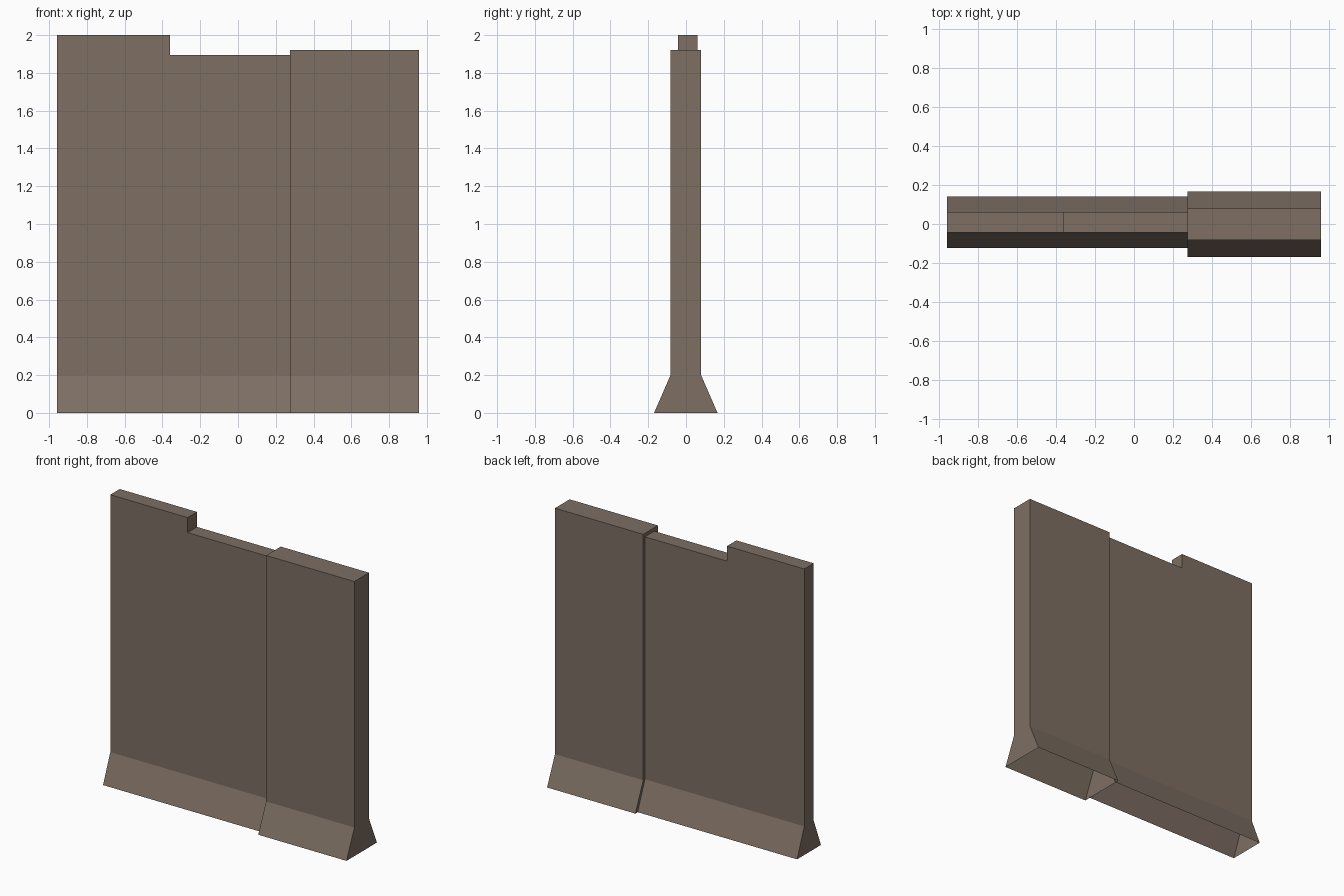
import bpy, bmesh

if "Cube" in bpy.data.objects:
    bpy.data.objects.remove(bpy.data.objects["Cube"])

stone = bpy.data.materials.new("taupe concrete")
stone.diffuse_color = (0.205, 0.158, 0.125, 1)
stone.use_nodes = True
stone.node_tree.nodes["Principled BSDF"].inputs["Base Color"].default_value = stone.diffuse_color

FLARE_Z = 0.2


def barrier(name, top, y_mid, half_top, half_foot):
    """Wall panel with flared, open-bottomed foot. top = (x, z) points, left to right."""
    x0, x1 = top[0][0], top[-1][0]
    outline = [(x0, 0), (x0, FLARE_Z)] + top + [(x1, FLARE_Z), (x1, 0)]
    bm = bmesh.new()

    def side(sign):
        return [bm.verts.new((x, y_mid + sign * (half_foot if z == 0 else half_top), z))
                for x, z in outline]

    front, back = side(-1), side(1)
    n = len(outline)
    for s in (front, back):
        bm.faces.new((s[0], s[1], s[-2], s[-1]))      # flared foot
        bm.faces.new(s[1:-1])                         # upright panel
    # end caps
    for a, b, c in ((0, 1, 2), (n - 1, n - 2, n - 3)):
        bm.faces.new((front[a], front[b], front[c], back[c], back[b], back[a]))
    # stepped top
    for i in range(2, n - 3):
        bm.faces.new((front[i], front[i + 1], back[i + 1], back[i]))
    # orient outward: close the bottom, recalculate, reopen
    lid = bm.faces.new((front[0], front[-1], back[-1], back[0]))
    bmesh.ops.recalc_face_normals(bm, faces=bm.faces[:])
    bmesh.ops.delete(bm, geom=[lid], context='FACES_ONLY')
    me = bpy.data.meshes.new(name)
    bm.to_mesh(me)
    bm.free()
    me.materials.append(stone)
    ob = bpy.data.objects.new(name, me)
    bpy.context.collection.objects.link(ob)


# thin wall with the notched top
barrier("thin_wall", [(-0.958, 2.0), (-0.36, 2.0), (-0.36, 1.895), (0.28, 1.895)],
        0.009, 0.052, 0.132)
# thicker wall section
barrier("thick_wall", [(0.275, 1.92), (0.958, 1.92)], -0.001, 0.081, 0.168)
